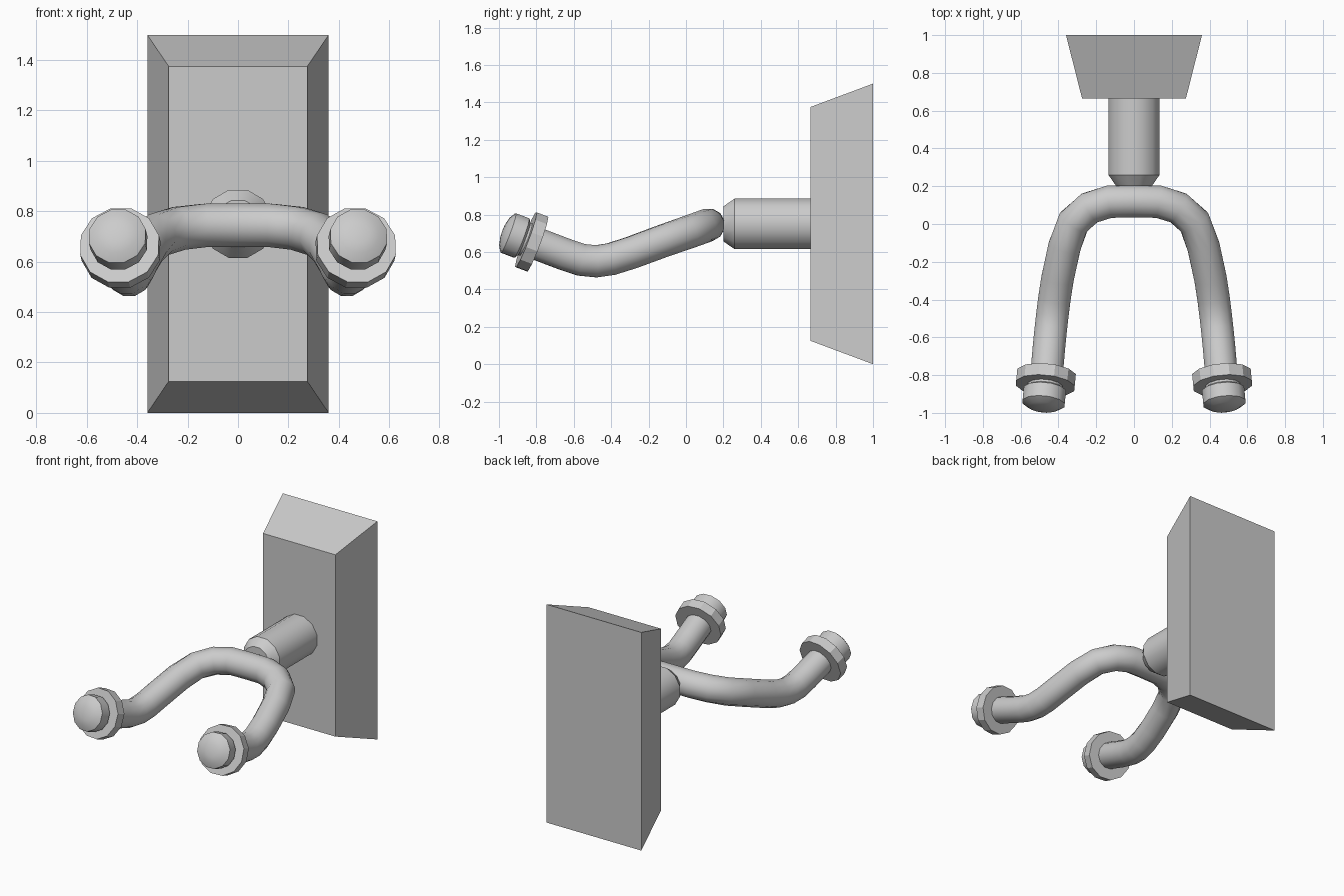
import bpy, bmesh, math
from mathutils import Vector

cube = bpy.data.objects.get("Cube")
if cube:
    bpy.data.objects.remove(cube, do_unlink=True)

SIDES = 12
grey = bpy.data.materials.new("light grey")
grey.use_nodes = True
grey.diffuse_color = (0.6, 0.6, 0.6, 1)
grey.node_tree.nodes["Principled BSDF"].inputs["Base Color"].default_value = (0.6, 0.6, 0.6, 1)


def finish(name, bm, angle):
    """Turn a bmesh into a named object, smooth below the given angle."""
    bmesh.ops.remove_doubles(bm, verts=bm.verts[:], dist=1e-5)
    bmesh.ops.recalc_face_normals(bm, faces=bm.faces[:])
    mesh = bpy.data.meshes.new(name)
    bm.to_mesh(mesh)
    bm.free()
    mesh.materials.append(grey)
    obj = bpy.data.objects.new(name, mesh)
    bpy.context.collection.objects.link(obj)
    if angle:
        bpy.ops.object.select_all(action='DESELECT')
        obj.select_set(True)
        bpy.context.view_layer.objects.active = obj
        bpy.ops.object.shade_smooth_by_angle(angle=math.radians(angle))
    return obj


def add_ring(bm, centre, axis, radius):
    """Ring of vertices around an axis, with a flat side on top."""
    side = axis.cross(Vector((0, 0, 1))).normalized()
    up = side.cross(axis).normalized()
    ring = []
    for i in range(SIDES):
        a = 2 * math.pi * (i + 0.5) / SIDES
        ring.append(bm.verts.new(centre + radius * (math.cos(a) * side + math.sin(a) * up)))
    return ring


def bridge(bm, rings):
    for a, b in zip(rings, rings[1:]):
        for i in range(SIDES):
            j = (i + 1) % SIDES
            bm.faces.new((a[i], a[j], b[j], b[i]))


def lathe(name, origin, axis, profile, angle):
    """Revolve (radius, distance) points about an axis."""
    origin, axis = Vector(origin), Vector(axis).normalized()
    bm = bmesh.new()
    bridge(bm, [add_ring(bm, origin + axis * d, axis, r) for r, d in profile])
    return finish(name, bm, angle)


# Wall block: rectangle tapering towards the front
bm = bmesh.new()
bmesh.ops.create_cube(bm, size=1)
for v in bm.verts:
    back = v.co.y > 0
    v.co.x *= 0.72 if back else 0.55
    v.co.z = 0.75 + v.co.z * (1.5 if back else 1.25)
    v.co.y = 1.0 if back else 0.665
finish("wall_block", bm, 0)

# Stem with a chamfered front end
lathe("stem", (0, 0.665, 0.75), (0, -1, 0),
      [(0, -0.02), (0.14, -0.02), (0.14, 0.405), (0.097, 0.465), (0, 0.465)], 31)

# Fork: one tube swept along a mirrored path
half = [(0.0, 0.12, 0.745), (0.13, 0.118, 0.744), (0.235, 0.085, 0.732),
        (0.32, 0.01, 0.705), (0.368, -0.12, 0.66), (0.405, -0.29, 0.597),
        (0.422, -0.40, 0.562), (0.432, -0.48, 0.55), (0.441, -0.56, 0.558),
        (0.45, -0.65, 0.588), (0.463, -0.80, 0.645)]
path = [Vector((-x, y, z)) for x, y, z in reversed(half[1:])] + [Vector(p) for p in half]
bm = bmesh.new()
rings = []
for i, p in enumerate(path):
    before = (p - path[max(i - 1, 0)]).normalized()
    after = (path[min(i + 1, len(path) - 1)] - p).normalized()
    rings.append(add_ring(bm, p, (before + after).normalized(), 0.089))
bridge(bm, rings)
bm.faces.new(rings[0])
bm.faces.new(rings[-1])
finish("fork", bm, 40)

# Flange and domed cap on each fork end
for side, s in (("left", 1), ("right", -1)):
    centre, axis = (s * 0.467, -0.825, 0.654), (s * 0.09, -0.935, 0.355)
    lathe(side + "_flange", centre, axis,
          [(0, -0.033), (0.161, -0.033), (0.161, 0.033), (0, 0.033)], 20)
    lathe(side + "_cap", centre, axis,
          [(0, 0.02), (0.095, 0.02), (0.095, 0.045), (0.116, 0.058), (0.116, 0.134),
           (0.08, 0.156), (0.04, 0.165), (0, 0.168)], 32)
